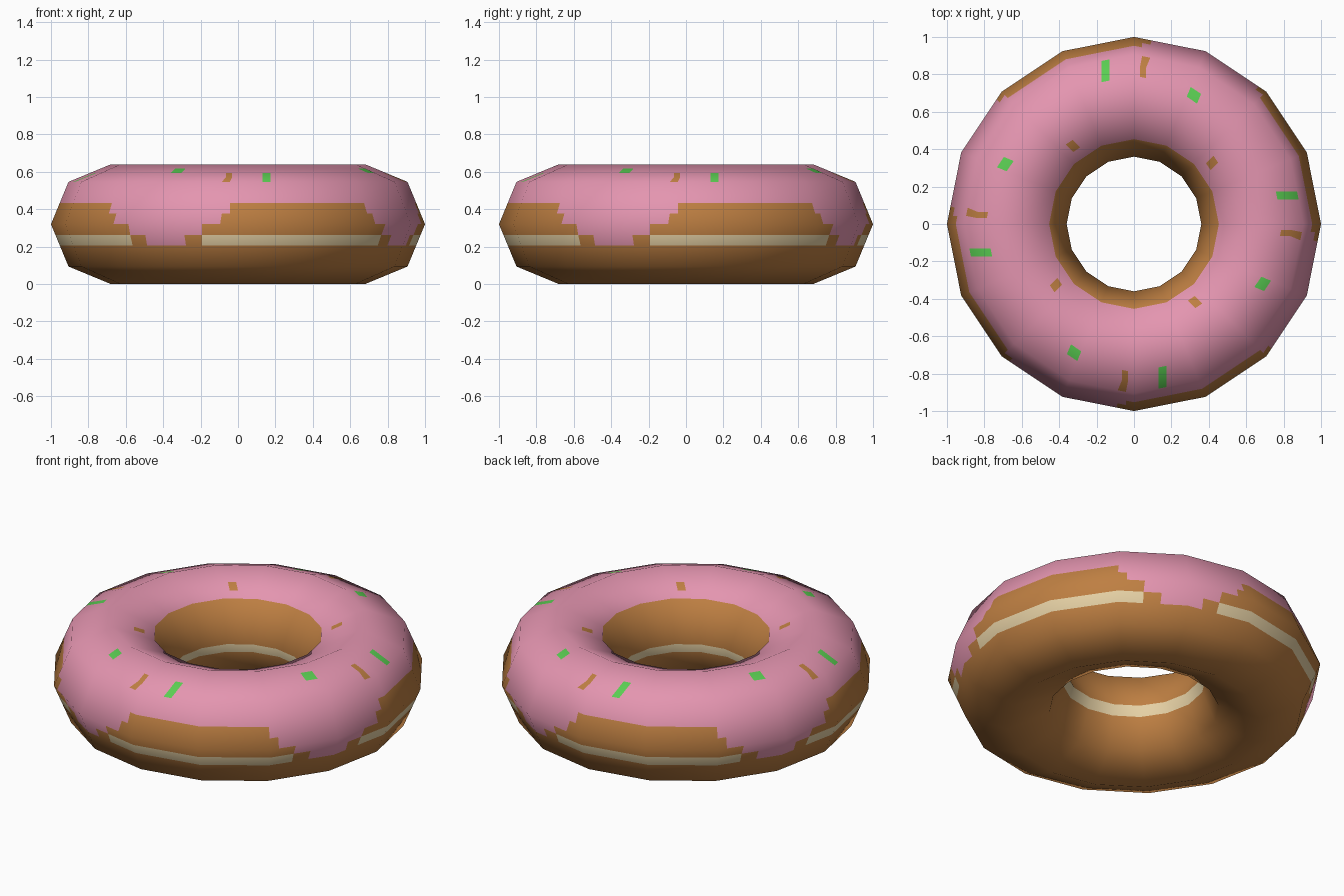
import bpy, bmesh, math
from mathutils import Vector

if "Cube" in bpy.data.objects:
    bpy.data.objects.remove(bpy.data.objects["Cube"])

MAJOR, MINOR = 16, 8          # low-poly ring: segments around, sides of the tube
R, r = 0.68, 0.32             # ring radius, tube radius
CU, CV = 8, 4                 # colour cells per facet (around, across)
NU, NV = MAJOR * CU, MINOR * CV
PERIOD = 4 * CU               # the icing pattern repeats every quarter turn


def material(name, rgb):
    m = bpy.data.materials.new(name)
    lin = [((c / 255 + 0.055) / 1.055) ** 2.4 for c in rgb]
    m.diffuse_color = (*lin, 1)
    m.use_nodes = True
    m.node_tree.nodes["Principled BSDF"].inputs["Base Color"].default_value = m.diffuse_color
    return m


DOUGH, ICING, CREAM, GREEN = range(4)
mats = [material("dough_brown", (190, 127, 66)),
        material("icing_pink", (228, 149, 176)),
        material("cream_band", (229, 208, 164)),
        material("sprinkle_green", (90, 205, 82))]


def ring_dir(k):
    a = -math.pi / 2 + 2 * math.pi * k / MAJOR
    return Vector((math.cos(a), math.sin(a), 0))


def corner(k, s):
    """Vertex of the coarse low-poly ring."""
    b = 2 * math.pi * s / MINOR
    return ring_dir(k) * (R + r * math.cos(b)) + Vector((0, 0, r + r * math.sin(b)))


def point(c, j):
    """Cell corner lying on the flat facet (split along its diagonal)."""
    k, s = c // CU, j // CV
    u, v = (c % CU) / CU, (j % CV) / CV
    A, B, C, D = corner(k, s), corner(k + 1, s), corner(k + 1, s + 1), corner(k, s + 1)
    if u + v <= 1:
        return A + (B - A) * u + (D - A) * v
    return C + (D - C) * (1 - u) + (B - C) * (1 - v)


def normal(c, j):
    b = 2 * math.pi * j / NV
    return (ring_dir(c / CU) * math.cos(b) + Vector((0, 0, math.sin(b)))).normalized()


# Drip rows below the icing edge: row -> (first, end) column
DRIP = {1: (16, 31), 0: (17, 30), 31: (19, 28), 30: (21, 26)}


def colour(c, j):
    c %= PERIOD
    # sprinkles
    if (c == 3 and j in (4, 5)) or (c in (22, 23) and j == 6):
        return GREEN
    if (c == 30 and j in (4, 5)) or (c in (12, 13) and j == 10):
        return DOUGH
    # icing top and drips
    if 2 <= j <= 11 or (j in DRIP and DRIP[j][0] <= c < DRIP[j][1]):
        return ICING
    # cream bands, interrupted outside by the drips
    if j == 16 or (j == 30 and not 19 <= c < 28):
        return CREAM
    return DOUGH


# Doughnut ring, coloured cell by cell
bm = bmesh.new()
grid = [[bm.verts.new(point(c, j)) for j in range(NV)] for c in range(NU)]
for c in range(NU):
    for j in range(NV):
        c2, j2 = (c + 1) % NU, (j + 1) % NV
        f = bm.faces.new((grid[c][j], grid[c2][j], grid[c2][j2], grid[c][j2]))
        f.material_index = colour(c, j)
        f.smooth = True
mesh = bpy.data.meshes.new("doughnut")
bm.to_mesh(mesh)
bm.free()
for m in mats:
    mesh.materials.append(m)

# Smooth ring shading over the flat facets
mesh.normals_split_custom_set_from_vertices(
    [normal(c, j) for c in range(NU) for j in range(NV)])
obj = bpy.data.objects.new("doughnut", mesh)
bpy.context.collection.objects.link(obj)
